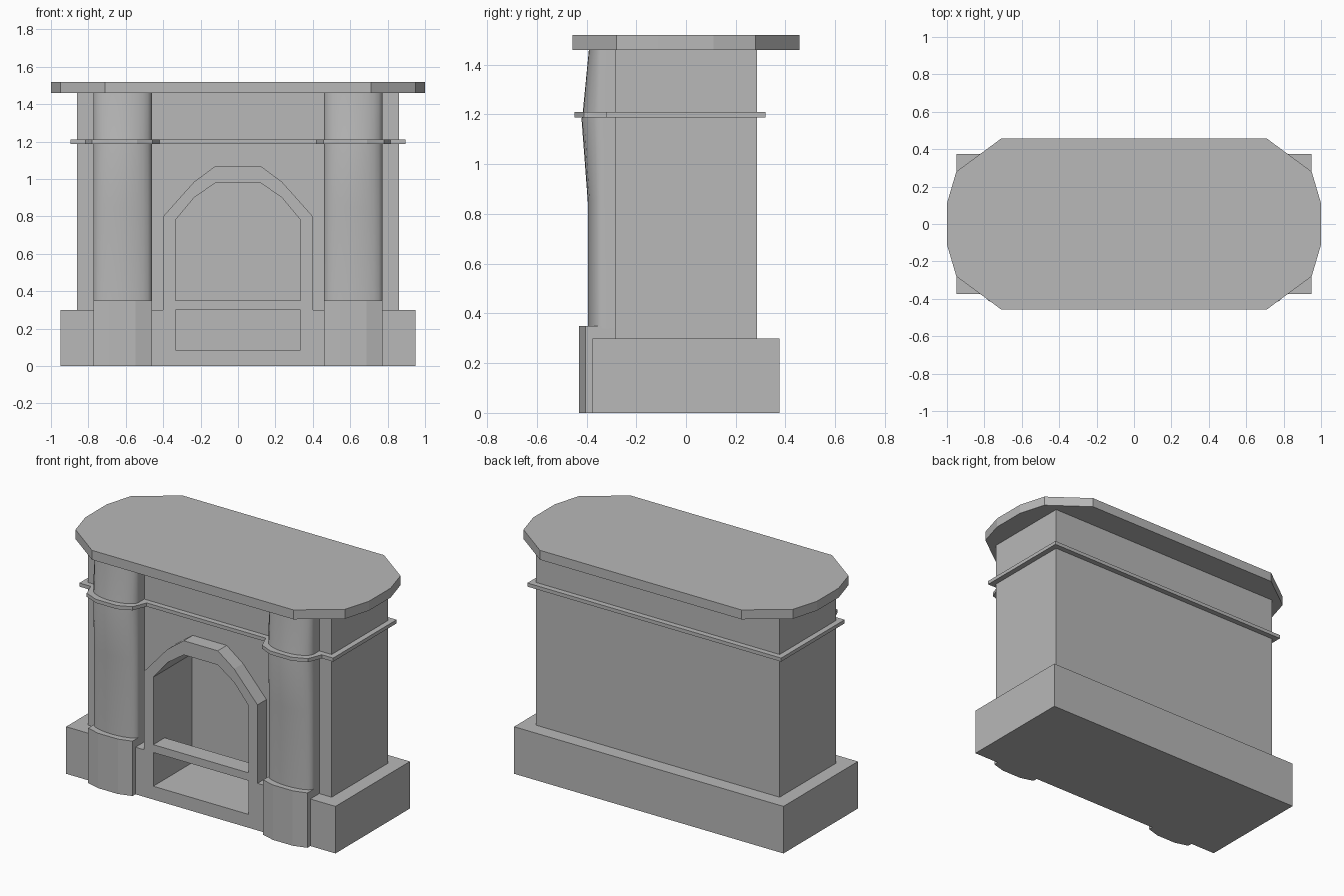
import bpy, math

if "Cube" in bpy.data.objects:
    bpy.data.objects.remove(bpy.data.objects["Cube"], do_unlink=True)

stone = bpy.data.materials.new("grey stone")
stone.use_nodes = True
GREY = (0.48, 0.48, 0.48, 1)
stone.diffuse_color = GREY
stone.node_tree.nodes["Principled BSDF"].inputs["Base Color"].default_value = GREY


def loft(name, rings):
    """Closed solid through matching rings of points."""
    n = len(rings[0])
    verts = [p for ring in rings for p in ring]
    faces = [tuple(range(n))[::-1], tuple(range(len(verts) - n, len(verts)))]
    for r in range(len(rings) - 1):
        for i in range(n):
            j = (i + 1) % n
            faces.append((r * n + i, r * n + j, (r + 1) * n + j, (r + 1) * n + i))
    mesh = bpy.data.meshes.new(name)
    mesh.from_pydata(verts, [], faces)
    mesh.materials.append(stone)
    obj = bpy.data.objects.new(name, mesh)
    bpy.context.collection.objects.link(obj)
    return obj


def slab(name, outline, z0, z1):
    """Plan outline (anticlockwise) raised from z0 to z1."""
    return loft(name, [[(x, y, z) for x, y in outline] for z in (z0, z1)])


def upright(name, outline, y0, y1):
    """Front outline (anticlockwise) pushed from y1 at the back to y0."""
    return loft(name, [[(x, y, z) for x, z in outline] for y in (y1, y0)])


def box(name, half, y0, y1, z0, z1):
    return slab(name, [(-half, y0), (half, y0), (half, y1), (-half, y1)], z0, z1)


def symmetric(right):
    """Complete a right-hand run of points with its mirror image."""
    return right + [(-x, v) for x, v in reversed(right)]


# Plinth, chimney body and arched surround
plinth = box("plinth", 0.95, -0.375, 0.375, 0, 0.30)
body = box("chimney_body", 0.86, -0.285, 0.285, 0.29, 1.47)
surround = upright("arch_surround", symmetric(
    [(0.40, 0.29), (0.40, 0.80), (0.235, 0.985), (0.12, 1.07)]), -0.375, -0.27)

# Hollow out the firebox
hollow = upright("firebox_cutter", symmetric(
    [(0.335, 0.085), (0.335, 0.78), (0.235, 0.90), (0.12, 0.98)]), -0.6, 0.015)
hollow.hide_render = True
for part in (plinth, body, surround):
    cut = part.modifiers.new("firebox", 'BOOLEAN')
    cut.operation = 'DIFFERENCE'
    cut.solver = 'EXACT'
    cut.object = hollow
    bpy.context.view_layer.objects.active = part
    bpy.ops.object.modifier_apply(modifier=cut.name)
bpy.data.objects.remove(hollow, do_unlink=True)

# Grate bar across the opening
box("grate_bar", 0.336, -0.375, -0.26, 0.30, 0.35)

# Mantel top with faceted ends
half_top = [(0.71, -0.457), (0.95, -0.28), (1, -0.11), (1, 0.11), (0.95, 0.28), (0.71, 0.457)]
slab("mantel_top", symmetric(half_top), 1.46, 1.52)

# Moulding that steps out around both columns
bulge = [(0.42, -0.32), (0.457, -0.41), (0.54, -0.448), (0.69, -0.448), (0.78, -0.41), (0.815, -0.32)]
slab("moulding", symmetric(bulge + [(0.895, -0.32), (0.895, 0.32)]), 1.187, 1.21)

# Columns: straight shaft, swelling towards the moulding
MID, HALF, STEPS = 0.617, 0.156, 12
levels = [(0.34, 0.395), (0.85, 0.395), (1.18, 0.42), (1.21, 0.415), (1.465, 0.39)]


def shaft_ring(side, z, front):
    ring = [(side * MID + HALF, -0.27, z), (side * MID - HALF, -0.27, z)]
    for i in range(STEPS + 1):
        a = math.pi * i / STEPS
        ring.append((side * MID - HALF * math.cos(a), -0.34 - (front - 0.34) * math.sin(a), z))
    return ring


for side, word in ((-1, "right"), (1, "left")):
    shaft = loft(word + "_column", [shaft_ring(side, z, f) for z, f in levels])
    bpy.ops.object.select_all(action='DESELECT')
    shaft.select_set(True)
    bpy.context.view_layer.objects.active = shaft
    bpy.ops.object.shade_smooth_by_angle(angle=math.radians(35))
    # Faceted pedestal under the shaft
    offsets = [(-0.156, -0.27), (-0.156, -0.405), (-0.07, -0.43),
               (0.07, -0.43), (0.156, -0.405), (0.156, -0.27)]
    slab(word + "_pedestal", [(side * MID + x, y) for x, y in offsets], 0, 0.35)
